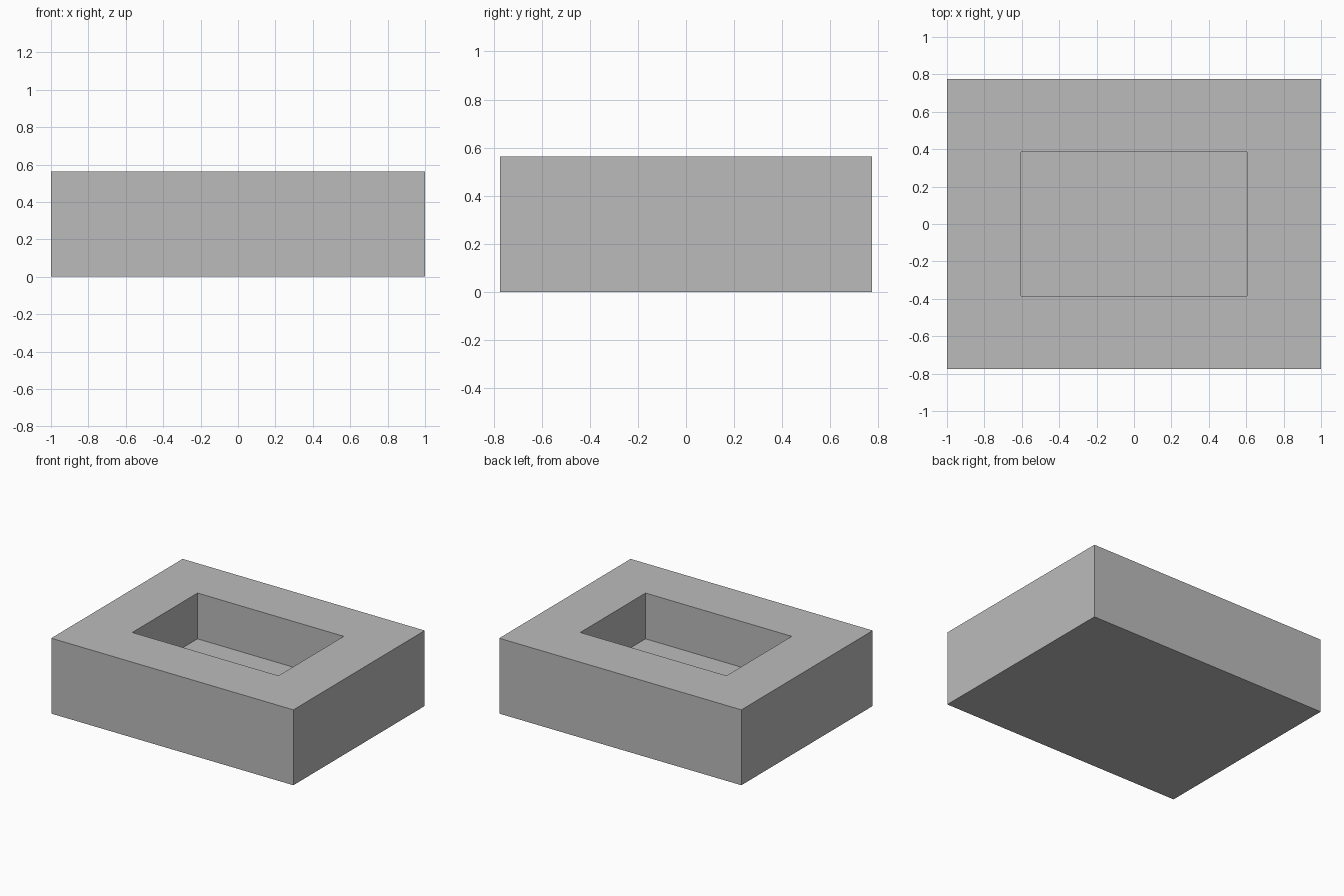
import bpy
import bmesh
from mathutils import Vector

default = bpy.data.objects.get("Cube")
if default:
    bpy.data.objects.remove(default, do_unlink=True)

SIZE = Vector((2.0, 1.55, 0.563))      # outer block
OPENING = Vector((1.208, 0.77))        # recess opening
DEPTH = 0.342                          # recess depth

# Plain grey material
grey = bpy.data.materials.new("plain_grey")
grey.use_nodes = True
colour = (0.5, 0.5, 0.5, 1.0)
grey.diffuse_color = colour
grey.node_tree.nodes["Principled BSDF"].inputs["Base Color"].default_value = colour

# Solid block standing on the ground
bm = bmesh.new()
bmesh.ops.create_cube(bm, size=1.0)
bmesh.ops.scale(bm, vec=SIZE, verts=bm.verts)
bmesh.ops.translate(bm, vec=(0, 0, SIZE.z / 2), verts=bm.verts)

# Rim: inset the top face and fit it to the opening
bm.faces.ensure_lookup_table()
top = max(bm.faces, key=lambda f: f.calc_center_median().z)
bmesh.ops.inset_region(bm, faces=[top], thickness=0.3)
for v in top.verts:
    v.co.x = OPENING.x / 2 * (1 if v.co.x > 0 else -1)
    v.co.y = OPENING.y / 2 * (1 if v.co.y > 0 else -1)

# Recess: push the opening straight down to form walls and floor
floor = bmesh.ops.extrude_discrete_faces(bm, faces=[top])["faces"][0]
bmesh.ops.translate(bm, vec=(0, 0, -DEPTH), verts=floor.verts)
bmesh.ops.recalc_face_normals(bm, faces=bm.faces)

mesh = bpy.data.meshes.new("recessed_block")
bm.to_mesh(mesh)
bm.free()
mesh.materials.append(grey)
block = bpy.data.objects.new("recessed_block", mesh)
bpy.context.collection.objects.link(block)
